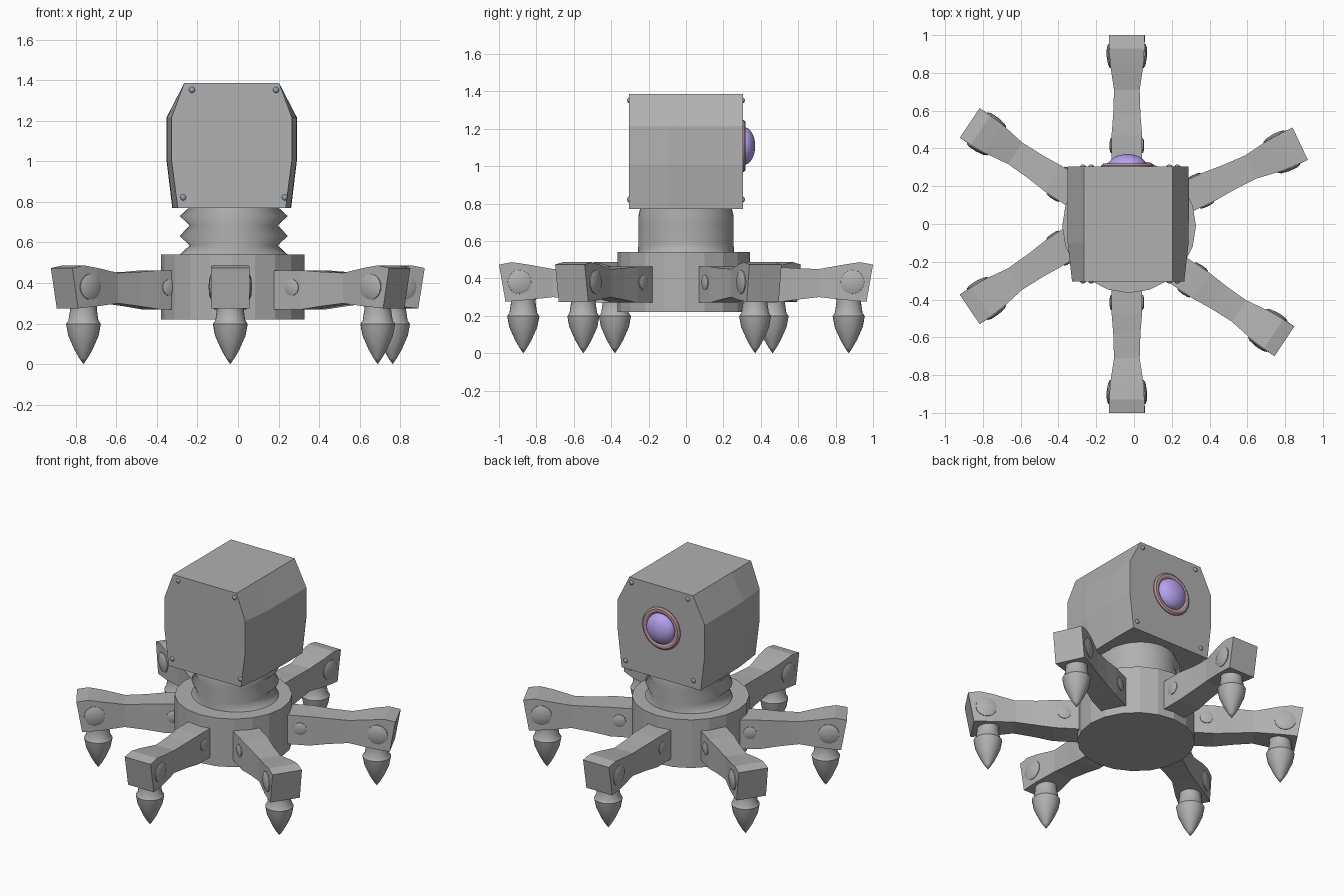
import bpy, bmesh, math
from mathutils import Matrix, Vector

if "Cube" in bpy.data.objects:
    bpy.data.objects.remove(bpy.data.objects["Cube"])

CX = -0.026


def material(name, rgb):
    m = bpy.data.materials.new(name)
    m.diffuse_color = (*rgb, 1)
    m.use_nodes = True
    m.node_tree.nodes["Principled BSDF"].inputs["Base Color"].default_value = m.diffuse_color
    return m


GREY = material("dark_grey", (0.44, 0.44, 0.44))
PURPLE = material("lens_purple", (0.46, 0.36, 0.86))
PINK = material("rim_pink", (0.48, 0.31, 0.33))
BLUE = material("screw_blue", (0.27, 0.36, 0.48))


def loft(name, rings, matrix=Matrix(), mat=GREY, smooth=None):
    """Skin a list of equal-length rings and cap both ends."""
    bm = bmesh.new()
    rows = [[bm.verts.new(Vector(p)) for p in r] for r in rings]
    n = len(rows[0])
    for a, b in zip(rows, rows[1:]):
        for i in range(n):
            j = (i + 1) % n
            bm.faces.new((a[i], a[j], b[j], b[i]))
    bm.faces.new(rows[0][::-1])
    bm.faces.new(rows[-1])
    bmesh.ops.remove_doubles(bm, verts=bm.verts, dist=1e-5)
    bmesh.ops.recalc_face_normals(bm, faces=bm.faces)
    me = bpy.data.meshes.new(name)
    bm.to_mesh(me)
    bm.free()
    ob = bpy.data.objects.new(name, me)
    bpy.context.collection.objects.link(ob)
    ob.matrix_world = matrix
    me.materials.append(mat)
    if smooth:
        bpy.ops.object.select_all(action='DESELECT')
        ob.select_set(True)
        bpy.context.view_layer.objects.active = ob
        bpy.ops.object.shade_smooth_by_angle(angle=math.radians(smooth))
    return ob


def ellipse(rx, ry, z, n):
    return [(rx * math.cos(2 * math.pi * i / n), ry * math.sin(2 * math.pi * i / n), z)
            for i in range(n)]


def lathe(name, profile, matrix, n=32, mat=GREY, smooth=30):
    return loft(name, [ellipse(max(r, 1e-6), max(r, 1e-6), z, n) for r, z in profile],
                matrix, mat, smooth)


def at(x, y, z):
    return Matrix.Translation((x, y, z))


def facing_y(sign):
    return Matrix.Rotation(-sign * math.pi / 2, 4, 'X')


# Round faceted base
lathe("base", [(0.354, 0.22), (0.354, 0.54)], at(CX, -0.011, 0), 20, smooth=None)

# Bellows neck, pleated along x only
pleats = [(0.3, 0.258, 0.5), (0.266, 0.256, 0.54), (0.217, 0.255, 0.585),
          (0.266, 0.255, 0.632), (0.217, 0.255, 0.685), (0.266, 0.255, 0.73),
          (0.217, 0.245, 0.775), (0.25, 0.24, 0.81)]
loft("bellows_neck", [ellipse(*p, 40) for p in pleats], at(CX + 0.005, 0, 0), smooth=180)


# Boxy head, bulging a little between the end plates
def head_ring(y, mid, low):
    half = [(low, 0.77), (mid, 1.01), (mid, 1.215), (0.234, 1.385)]
    return [(x, y, z) for x, z in half] + [(-x, y, z) for x, z in half[::-1]]


loft("head", [head_ring(-0.305, 0.297, 0.266), head_ring(-0.1, 0.32, 0.29),
              head_ring(0.15, 0.322, 0.293), head_ring(0.305, 0.32, 0.291)],
     at(-0.031, 0, 0))

# Corner screws on both plates
for sign, plate in ((-1, "front"), (1, "back")):
    for sx in (-1, 1):
        for x, z in ((0.207, 1.352), (0.25, 0.822)):
            lathe(plate + "_screw", [(0.015, -0.01), (0.015, 0.002), (0.01, 0.008), (0, 0.01)],
                  at(-0.02 + sx * x, sign * 0.305, z) @ facing_y(sign), 12, BLUE, 60)

# Eye on the back plate
eye = at(-0.035, 0.305, 1.108) @ facing_y(1)
lathe("eye_rim", [(0.138, -0.01), (0.138, 0.006), (0.128, 0.014), (0.112, 0.014),
                  (0.1, 0.006)], eye, 40, PINK)
dome = [(0.1 * math.cos(a * math.pi / 16), 0.005 + 0.06 * math.sin(a * math.pi / 16))
        for a in range(9)]
lathe("eye_lens", [(0.1, -0.01)] + dome, eye, 40, PURPLE, 50)

# Leg sections: top distance, bottom distance, half width, bottom z, top z
sections = [(0, 0.035, 0.095, 0.275, 0.474), (0.07, 0.09, 0.093, 0.28, 0.487),
            (0.15, 0.15, 0.089, 0.285, 0.475), (0.29, 0.29, 0.068, 0.3, 0.45),
            (0.42, 0.42, 0.072, 0.285, 0.455), (0.53, 0.53, 0.081, 0.27, 0.463),
            (0.69, 0.69, 0.081, 0.27, 0.463)]
foot = [(0.068, 0.31), (0.066, 0.27), (0.074, 0.215), (0.086, 0.198), (0.075, 0.14),
        (0.044, 0.07), (0.021, 0.03), (0, 0)]


def leg(name, x, y, degrees):
    # Local +x runs inward from the tip of the leg
    m = at(x, y, 0) @ Matrix.Rotation(math.radians(degrees + 180), 4, 'Z')
    loft(name, [[(st, -w, zt), (st, w, zt), (sb, w, zb), (sb, -w, zb)]
                for st, sb, w, zb, zt in sections], m)
    lathe(name + "_foot", foot, m @ at(0.13, 0, 0), 24, smooth=35)
    for sign in (-1, 1):
        big = [(0.065, -0.02), (0.063, 0.004), (0.045, 0.012), (0, 0.016)]
        small = [(0.042, -0.02), (0.04, 0.004), (0.028, 0.009), (0, 0.011)]
        tilt = Matrix.Rotation(-sign * 0.07, 4, 'Z')
        lathe(name + "_knuckle", big, m @ at(0.11, sign * 0.091, 0.381) @ tilt @ facing_y(sign),
              24, smooth=35)
        lathe(name + "_hip_bolt", small, m @ at(0.585, sign * 0.081, 0.378) @ facing_y(sign),
              20, smooth=35)


leg("front_leg", -0.038, -1.0, -90)
leg("back_leg", -0.038, 1.0, 90)
leg("back_left_leg", -0.87, 0.535, 146.3)
leg("front_left_leg", -0.87, -0.452, 213.7)
leg("back_right_leg", 0.88, 0.425, 25.2)
leg("front_right_leg", 0.797, -0.621, -33.7)
